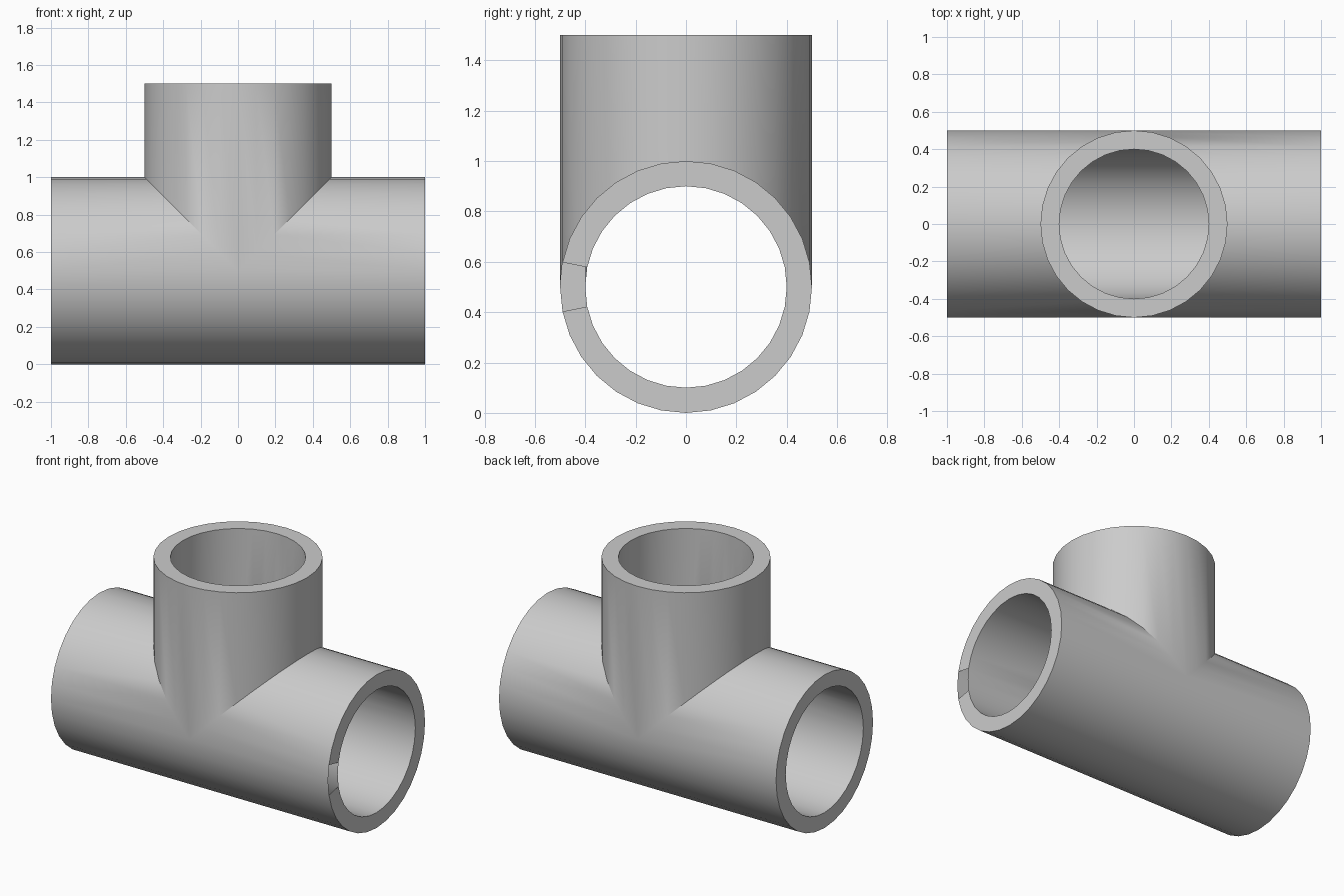
import bpy, bmesh, math

if "Cube" in bpy.data.objects:
    bpy.data.objects.remove(bpy.data.objects["Cube"])

N, OUT, INN, MID = 32, 0.5, 0.4, 0.5
bm = bmesh.new()


def quad(pts):
    bm.faces.new([bm.verts.new(p) for p in pts])


def ring(r, i):
    a = 2 * math.pi * i / N
    return r * math.sin(a), r * math.cos(a)


def run_end(r, i, side):
    # where a run of the main pipe stops at the mitre with the branch
    y, h = ring(r, i)
    return (side * max(h, 0.0), y, MID + h)


def run_tip(r, i, side):
    y, h = ring(r, i)
    return (side, y, MID + h)


def branch(r, i, top):
    y, x = ring(r, i)
    return (x, y, 1.5 if top else MID + abs(x))


for i in range(N):
    j = i + 1
    for r in (OUT, INN):
        # left and right halves of the main pipe wall
        for s in (-1, 1):
            quad([run_tip(r, i, s), run_tip(r, j, s), run_end(r, j, s), run_end(r, i, s)])
        # upright branch wall
        quad([branch(r, i, 1), branch(r, j, 1), branch(r, j, 0), branch(r, i, 0)])
    # end rims; the right rim has a gap at the front
    quad([branch(OUT, i, 1), branch(OUT, j, 1), branch(INN, j, 1), branch(INN, i, 1)])
    for s in (-1, 1):
        if s == 1 and i in (N * 3 // 4 - 1, N * 3 // 4):
            continue
        quad([run_tip(OUT, i, s), run_tip(OUT, j, s), run_tip(INN, j, s), run_tip(INN, i, s)])

bmesh.ops.remove_doubles(bm, verts=bm.verts[:], dist=1e-4)
bmesh.ops.recalc_face_normals(bm, faces=bm.faces[:])

mesh = bpy.data.meshes.new("pipe_tee")
bm.to_mesh(mesh)
bm.free()
tee = bpy.data.objects.new("pipe_tee", mesh)
bpy.context.collection.objects.link(tee)
bpy.context.view_layer.objects.active = tee
tee.select_set(True)
bpy.ops.object.shade_smooth_by_angle(angle=math.radians(30))
